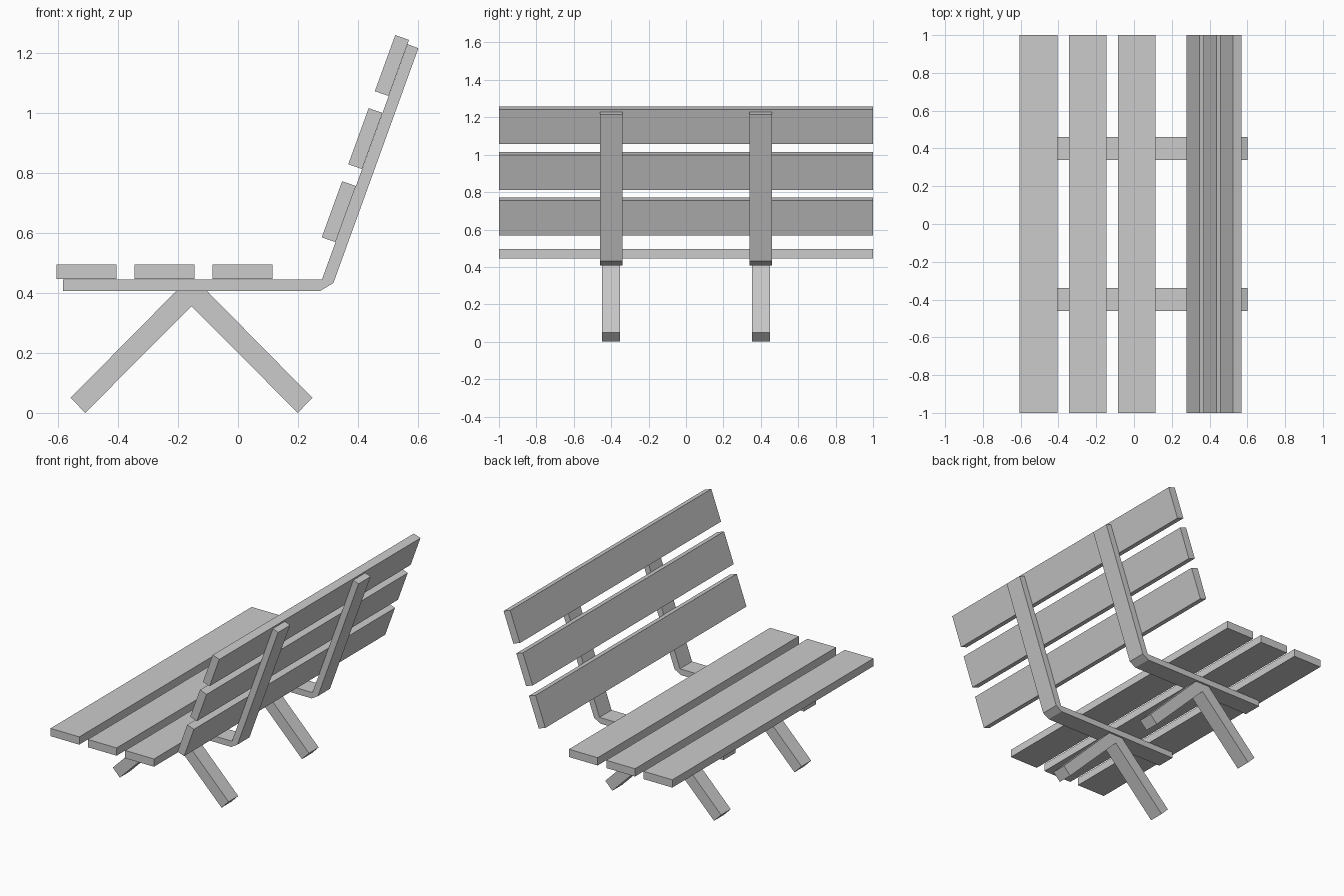
import bpy, bmesh

if "Cube" in bpy.data.objects:
    bpy.data.objects.remove(bpy.data.objects["Cube"])

# One plain grey for the whole bench
grey = bpy.data.materials.new("light_grey")
grey.diffuse_color = (0.6, 0.6, 0.6, 1)
grey.use_nodes = True
grey.node_tree.nodes["Principled BSDF"].inputs["Base Color"].default_value = grey.diffuse_color


def extrude_profile(name, profile, y0, y1):
    """Solid made by sweeping an x-z outline from y0 to y1."""
    bm = bmesh.new()
    face = bm.faces.new([bm.verts.new((x, y0, z)) for x, z in profile])
    side = bmesh.ops.extrude_face_region(bm, geom=[face])["geom"]
    verts = [g for g in side if isinstance(g, bmesh.types.BMVert)]
    bmesh.ops.translate(bm, verts=verts, vec=(0, y1 - y0, 0))
    bmesh.ops.recalc_face_normals(bm, faces=bm.faces)
    mesh = bpy.data.meshes.new(name)
    bm.to_mesh(mesh)
    bm.free()
    mesh.materials.append(grey)
    obj = bpy.data.objects.new(name, mesh)
    bpy.context.collection.objects.link(obj)
    return obj


# Seat slats: flat planks
for i in range(3):
    x = -0.605 + 0.26 * i
    extrude_profile(f"seat_slat_{i + 1}",
                    [(x, 0.446), (x + 0.2, 0.446), (x + 0.2, 0.495), (x, 0.495)], -1, 1)

# Back slats: planks leaning along the backrest
for i in range(3):
    x, z = 0.279 + 0.0885 * i, 0.585 + 0.2435 * i
    extrude_profile(f"back_slat_{i + 1}",
                    [(x, z), (x + 0.046, z - 0.016),
                     (x + 0.114, z + 0.171), (x + 0.068, z + 0.187)], -1, 1)

# Bent support rails and V-shaped legs, one set on each side
rail = [(-0.583, 0.407), (0.275, 0.407), (0.318, 0.433), (0.601, 1.215),
        (0.565, 1.229), (0.28, 0.445), (-0.583, 0.445)]
legs = [(-0.558, 0.05), (-0.205, 0.407), (-0.104, 0.407), (0.248, 0.05),
        (0.199, 0.0), (-0.155, 0.356), (-0.509, 0.0)]
for side, y in (("left", -0.4), ("right", 0.4)):
    extrude_profile(f"support_rail_{side}", rail, y - 0.06, y + 0.06)
    extrude_profile(f"legs_{side}", legs, y - 0.048, y + 0.048)
